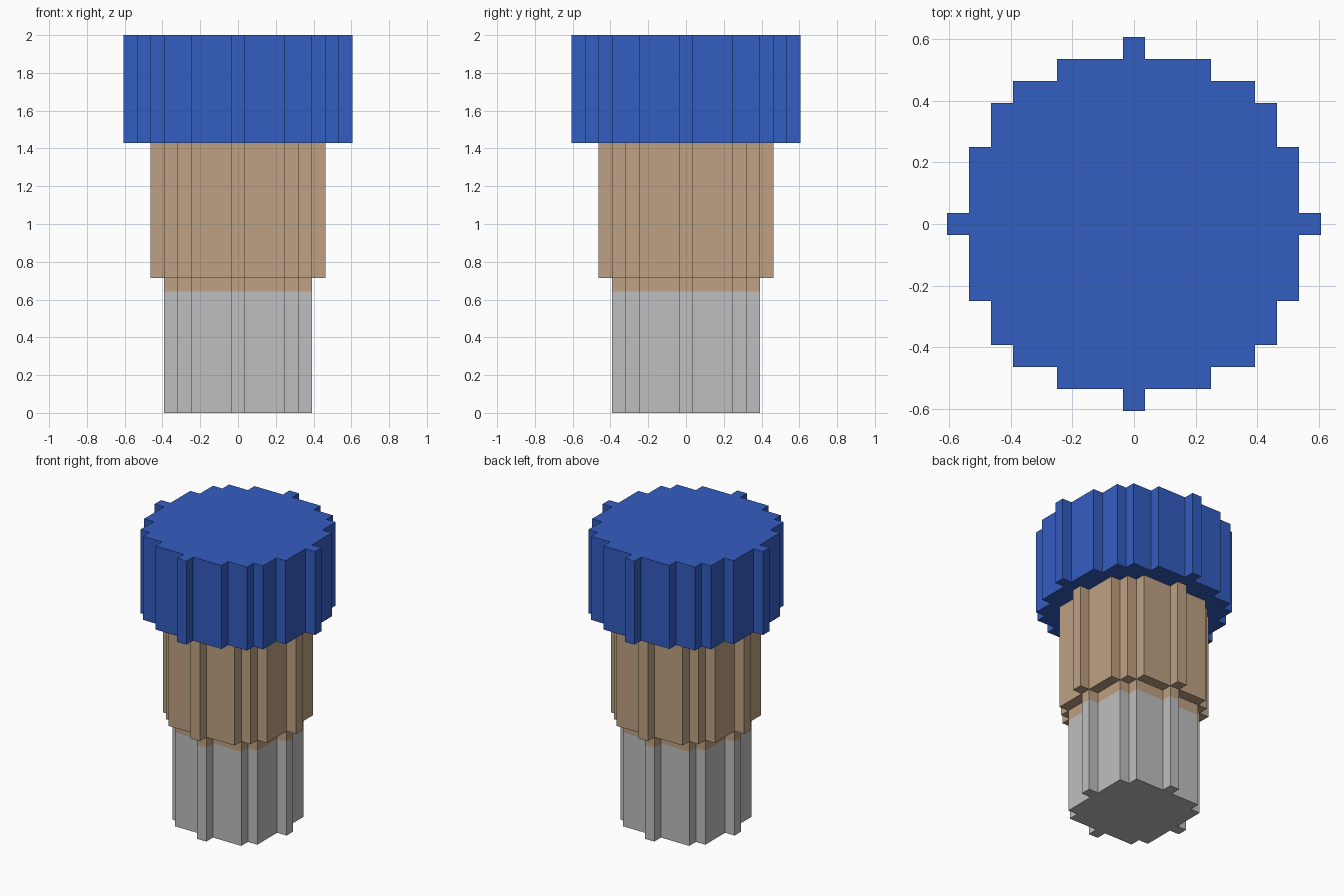
import bpy
import bmesh
import math

default_cube = bpy.data.objects.get("Cube")
if default_cube:
    bpy.data.objects.remove(default_cube, do_unlink=True)

UNIT = 2 / 28  # edge length of one block


def make_material(name, rgb):
    mat = bpy.data.materials.new(name)
    mat.use_nodes = True
    mat.diffuse_color = (*rgb, 1)
    mat.node_tree.nodes["Principled BSDF"].inputs["Base Color"].default_value = (*rgb, 1)
    return mat


def stepped_circle(radius):
    """Counter-clockwise outline of a disc made of square blocks."""
    half_width = {y: math.isqrt(radius * radius - y * y) + 0.5
                  for y in range(-radius, radius + 1)}
    right = []
    for y, w in half_width.items():
        if half_width.get(y - 1) != w:
            right.append((w, y - 0.5))
        if half_width.get(y + 1) != w:
            right.append((w, y + 0.5))
    return right + [(-x, y) for x, y in reversed(right)]


def stepped_column(name, radius, bottom, top, mat):
    """Extrude the stepped circle between two heights given in blocks."""
    bm = bmesh.new()
    base = bm.faces.new([bm.verts.new((x * UNIT, y * UNIT, bottom * UNIT))
                         for x, y in stepped_circle(radius)])
    extruded = bmesh.ops.extrude_face_region(bm, geom=[base], use_keep_orig=True)
    verts = [g for g in extruded["geom"] if isinstance(g, bmesh.types.BMVert)]
    bmesh.ops.translate(bm, verts=verts, vec=(0, 0, (top - bottom) * UNIT))
    bmesh.ops.recalc_face_normals(bm, faces=bm.faces)
    mesh = bpy.data.meshes.new(name)
    bm.to_mesh(mesh)
    bm.free()
    mesh.materials.append(mat)
    obj = bpy.data.objects.new(name, mesh)
    bpy.context.collection.objects.link(obj)
    return obj


grey = make_material("light grey", (0.521, 0.521, 0.521))
tan = make_material("tan", (0.521, 0.352, 0.223))
blue = make_material("blue", (0.034, 0.109, 0.527))

# Stacked sections from the ground up
stepped_column("lower_shaft", 5, 0, 9, grey)
stepped_column("collar", 5, 9, 10, tan)
stepped_column("middle_body", 6, 10, 20, tan)
stepped_column("cap", 8, 20, 28, blue)
